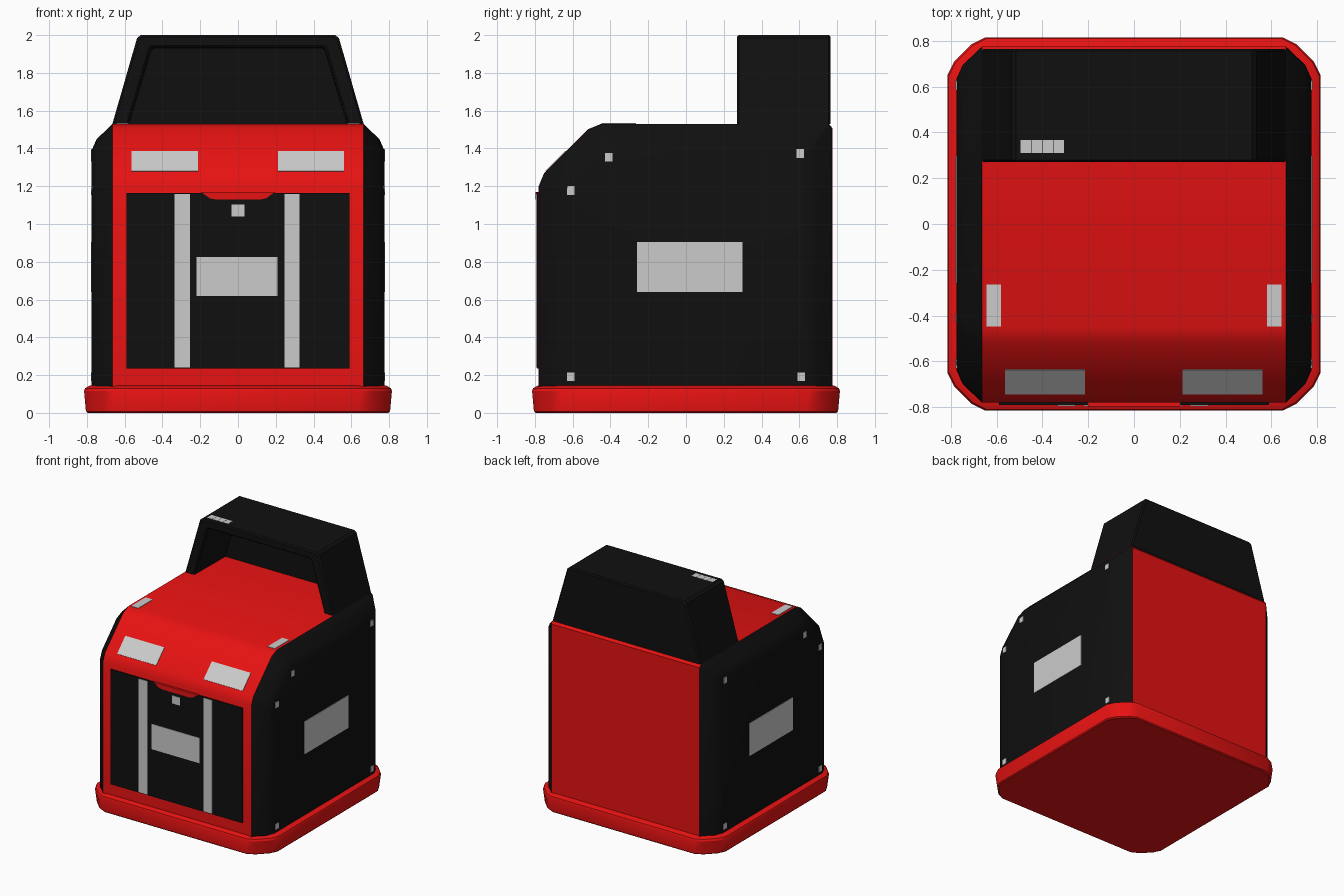
import bpy, bmesh, math
from mathutils import Matrix, Vector

if "Cube" in bpy.data.objects:
    bpy.data.objects.remove(bpy.data.objects["Cube"])


def material(name, rgb):
    m = bpy.data.materials.new(name)
    m.diffuse_color = (*rgb, 1)
    m.use_nodes = True
    m.node_tree.nodes["Principled BSDF"].inputs["Base Color"].default_value = m.diffuse_color
    return m


RED = material("red_paint", (0.8, 0.006, 0.006))
BLACK = material("black_plastic", (0.005, 0.005, 0.005))


def finish(name, bm, mat=None, smooth=True):
    bmesh.ops.recalc_face_normals(bm, faces=bm.faces)
    me = bpy.data.meshes.new(name)
    bm.to_mesh(me)
    bm.free()
    ob = bpy.data.objects.new(name, me)
    bpy.context.collection.objects.link(ob)
    if mat:
        me.materials.append(mat)
    if smooth:
        bpy.ops.object.select_all(action='DESELECT')
        bpy.context.view_layer.objects.active = ob
        ob.select_set(True)
        bpy.ops.object.shade_smooth_by_angle(angle=math.radians(30))
    return ob


def loft(name, rings, mat, closed=True):
    """Skin a list of equal-length point rings and cap both ends."""
    bm = bmesh.new()
    vs = [[bm.verts.new(p) for p in r] for r in rings]
    n = len(vs[0])
    for a, b in zip(vs, vs[1:]):
        for i in range(n if closed else n - 1):
            j = (i + 1) % n
            bm.faces.new((a[i], a[j], b[j], b[i]))
    bm.faces.new(vs[0])
    bm.faces.new(vs[-1])
    return finish(name, bm, mat)


def box(name, center, size, mat=None, tilt=0):
    bm = bmesh.new()
    bmesh.ops.create_cube(bm, size=1, matrix=Matrix.LocRotScale(
        Vector(center), Matrix.Rotation(tilt, 3, 'X'), Vector(size)))
    return finish(name, bm, mat, False)


# Base tray with clipped corners
def octagon(s, z):
    q = [(s, s - .165), (s - .03, s - .105), (s - .105, s - .03), (s - .165, s)]
    r = q + [(-x, y) for x, y in reversed(q)]
    r += [(-x, -y) for x, y in r]
    return [(x, y, z) for x, y in r]


loft("base_tray", [octagon(s, z) for s, z in
     [(.797, 0), (.805, .008), (.815, .115), (.81, .13), (.785, .145)]], RED)


# Side outline of the body, inset by d on every edge but the bottom
def outline(x, d):
    f, b, t = -.78 + d, .775 - d, 1.53 - d
    zc, yc = 1.24 - .414 * d, -.49 + .414 * d
    return [(x, y, z) for y, z in [
        (f, .12), (f, zc - .04), (f + .028, zc + .028), (yc - .028, t - .028),
        (yc + .04, t), (b - .018, t), (b, t - .022), (b, .12)]]


loft("body_shell", [outline(-.665, 0), outline(.665, 0)], RED)
for side, s in (("left", -1), ("right", 1)):
    loft(side + "_side_panel", [outline(s * x, d) for x, d in
         [(.665, .001), (.748, .08), (.775, .14)]], BLACK)

# Front door with a pull tab
box("front_door", (0, -.775, .70), (1.18, .03, .93), BLACK)
tab = [(-.20, 1.17), (-.175, 1.155), (-.15, 1.136), (-.12, 1.13),
       (.12, 1.13), (.15, 1.136), (.175, 1.155), (.20, 1.17)]
loft("door_pull_tab", [[(x, y, z) for x, z in tab] for y in (-.797, -.77)], RED)


# Rear hood: arch open to the front, with a back wall
def arch(y, wb, wt, zt, c):
    k = (wb - wt) / (zt - 1.53)
    half = [(wb, 1.53), (wt + k * c, zt - c), (wt - c, zt)]
    return [(x, y, z) for x, z in half + [(-x, z) for x, z in reversed(half)]]


loft("rear_hood", [
    arch(.66, .575, .455, 1.93, .01), arch(.28, .58, .458, 1.935, .01),
    arch(.27, .59, .468, 1.945, .01), arch(.27, .655, .52, 1.99, .015),
    arch(.28, .665, .53, 2.0, .015), arch(.755, .665, .53, 2.0, .015),
    arch(.765, .655, .52, 1.99, .015)], BLACK, closed=False)

# Grey plates on the front
box("door_label", (-.005, -.791, .722), (.43, .006, .205))
box("door_badge", (0, -.791, 1.072), (.07, .006, .065))
for side, x in (("left", -.295), ("right", .285)):
    box(side + "_door_strip", (x, -.791, .70), (.08, .006, .92))

# Headlights on the slope
for side, x in (("left", -.388), ("right", .387)):
    box(side + "_headlight", (x, -.689, 1.332), (.35, .15, .006), tilt=math.pi / 4)

# Plates and bolts on the sides, markers on top
for side, s in (("left", -1), ("right", 1)):
    box(side + "_side_label", (s * .775, .02, .773), (.008, .56, .265))
    for i, (y, z) in enumerate([(-.41, 1.353), (-.61, 1.177), (.605, 1.373),
                                (-.61, .192), (.61, .192)]):
        box(f"{side}_bolt_{i + 1}", (s * .775, y, z), (.008, .04, .046))
    box(side + "_top_marker", (s * .612, -.356, 1.53), (.064, .185, .008))

# Row of four indicators on the hood
for i in range(4):
    box(f"hood_indicator_{i + 1}", (-.472 + i * .048, .338, 1.998), (.046, .057, .006))
